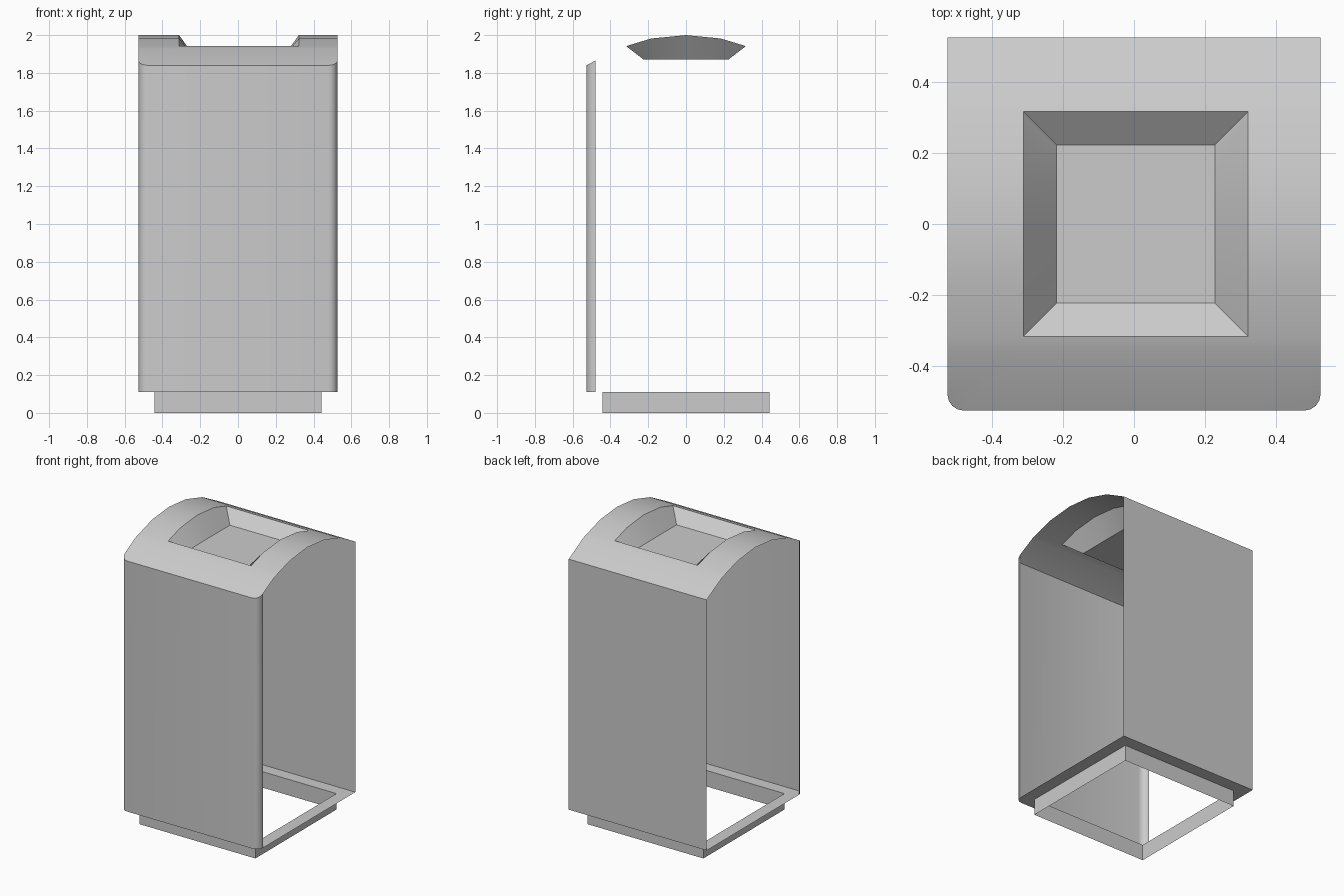
import bpy, bmesh
from math import sin, cos, asin, pi, radians
from mathutils import Vector

cube = bpy.data.objects.get("Cube")
if cube:
    bpy.data.objects.remove(cube, do_unlink=True)

H = 0.527            # half width of the housing
R = 0.047            # front corner radius
EAVE, TOP, SKIRT = 1.84, 2.0, 0.11
FOOT = 0.4425        # half width of the plinth
OPEN, FLOOR, SHIFT, FLOOR_Z = 0.317, 0.2235, 0.005, 1.87

grey = bpy.data.materials.new("light_grey")
grey.use_nodes = True
colour = (0.6, 0.6, 0.6, 1)
grey.diffuse_color = colour
grey.node_tree.nodes["Principled BSDF"].inputs["Base Color"].default_value = colour

# Arched roof profile in y and z
rise = TOP - EAVE
arc_r = (H * H + rise * rise) / (2 * rise)
half_angle = asin(H / arc_r)
arch = [(arc_r * sin(a), TOP - arc_r * (1 - cos(a)))
        for a in (half_angle * i / 3 for i in range(-3, 4))]


def roof_z(y):
    for (y0, z0), (y1, z1) in zip(arch, arch[1:]):
        if y <= y1 + 1e-6:
            return z0 + (z1 - z0) * (y - y0) / (y1 - y0)
    return EAVE


# Rounded front outline, left to right in plan
quarter = [pi / 2 * i / 4 for i in range(5)]
front = [(-H + R - R * cos(a), -H + R - R * sin(a)) for a in quarter]
front += [(-x, y) for x, y in reversed(front)]


def finish(name, bm):
    mesh = bpy.data.meshes.new(name)
    bm.to_mesh(mesh)
    bm.free()
    mesh.materials.append(grey)
    obj = bpy.data.objects.new(name, mesh)
    bpy.context.collection.objects.link(obj)
    bpy.ops.object.select_all(action='DESELECT')
    obj.select_set(True)
    bpy.context.view_layer.objects.active = obj
    bpy.ops.object.shade_smooth_by_angle(angle=radians(30))
    return obj


def strip(lower, upper, closed=False):
    """Join two matching rows of points with quads."""
    bm = bmesh.new()
    a = [bm.verts.new(p) for p in lower]
    b = [bm.verts.new(p) for p in upper]
    n = len(a)
    for i in range(n if closed else n - 1):
        j = (i + 1) % n
        bm.faces.new((a[i], a[j], b[j], b[i]))
    return bm


def slice_sheet(bm, point, normal, trim=False):
    bmesh.ops.bisect_plane(bm, geom=bm.verts[:] + bm.edges[:] + bm.faces[:],
                           plane_co=point, plane_no=normal, clear_outer=trim)


def shape_sheet(bm, half, shift):
    """Trim the front corners, then cut out a square opening."""
    for (x0, y0), (x1, y1) in zip(front, front[1:]):
        if abs(x1 - x0) < 2 * R:
            slice_sheet(bm, (x0, y0, 0), Vector((y1 - y0, x0 - x1, 0)).normalized(), True)
    for s in (-half, half):
        slice_sheet(bm, (s + shift, 0, 0), (1, 0, 0))
        slice_sheet(bm, (0, s, 0), (0, 1, 0))
    inside = []
    for f in bm.faces:
        c = f.calc_center_median()
        if abs(c.x - shift) < half and abs(c.y) < half:
            inside.append(f)
    bmesh.ops.delete(bm, geom=inside, context='FACES')
    return bm


def square(half, z):
    return [(-half, -half, z), (half, -half, z), (half, half, z), (-half, half, z)]


# Arched roof with its opening
roof = strip([(H, y, z) for y, z in arch], [(-H, y, z) for y, z in arch])
finish("arched_roof", shape_sheet(roof, OPEN, SHIFT))

# Sunken tray: sloping walls and a flat floor
ys = [-OPEN] + [y for y, z in arch if abs(y) < OPEN] + [OPEN]
plan = [(OPEN, y) for y in ys] + [(-OPEN, y) for y in reversed(ys)]
k = FLOOR / OPEN
tray = strip([(x * k + SHIFT, y * k, FLOOR_Z) for x, y in plan],
             [(x + SHIFT, y, roof_z(y)) for x, y in plan], closed=True)
tray.verts.ensure_lookup_table()
tray.faces.new(tray.verts[:len(plan)])
for f in tray.faces:
    f.normal_update()
    c = f.calc_center_median()
    if f.normal.dot(Vector((SHIFT, 0, TOP + 0.5)) - c) < 0:
        f.normal_flip()
finish("roof_tray", tray)

# Front panel with rounded corners, meeting the roof
finish("front_panel", strip([(x, y, SKIRT) for x, y in front],
                            [(x, y, roof_z(y)) for x, y in front]))

# Flat back panel
finish("back_panel", strip([(H, H, SKIRT), (-H, H, SKIRT)],
                           [(H, H, EAVE), (-H, H, EAVE)]))

# Bottom rim and open plinth
rim = bmesh.new()
rim.faces.new([rim.verts.new(p) for p in square(H, SKIRT)])
finish("bottom_rim", shape_sheet(rim, FOOT, 0))
finish("plinth", strip(square(FOOT, 0), square(FOOT, SKIRT), closed=True))
